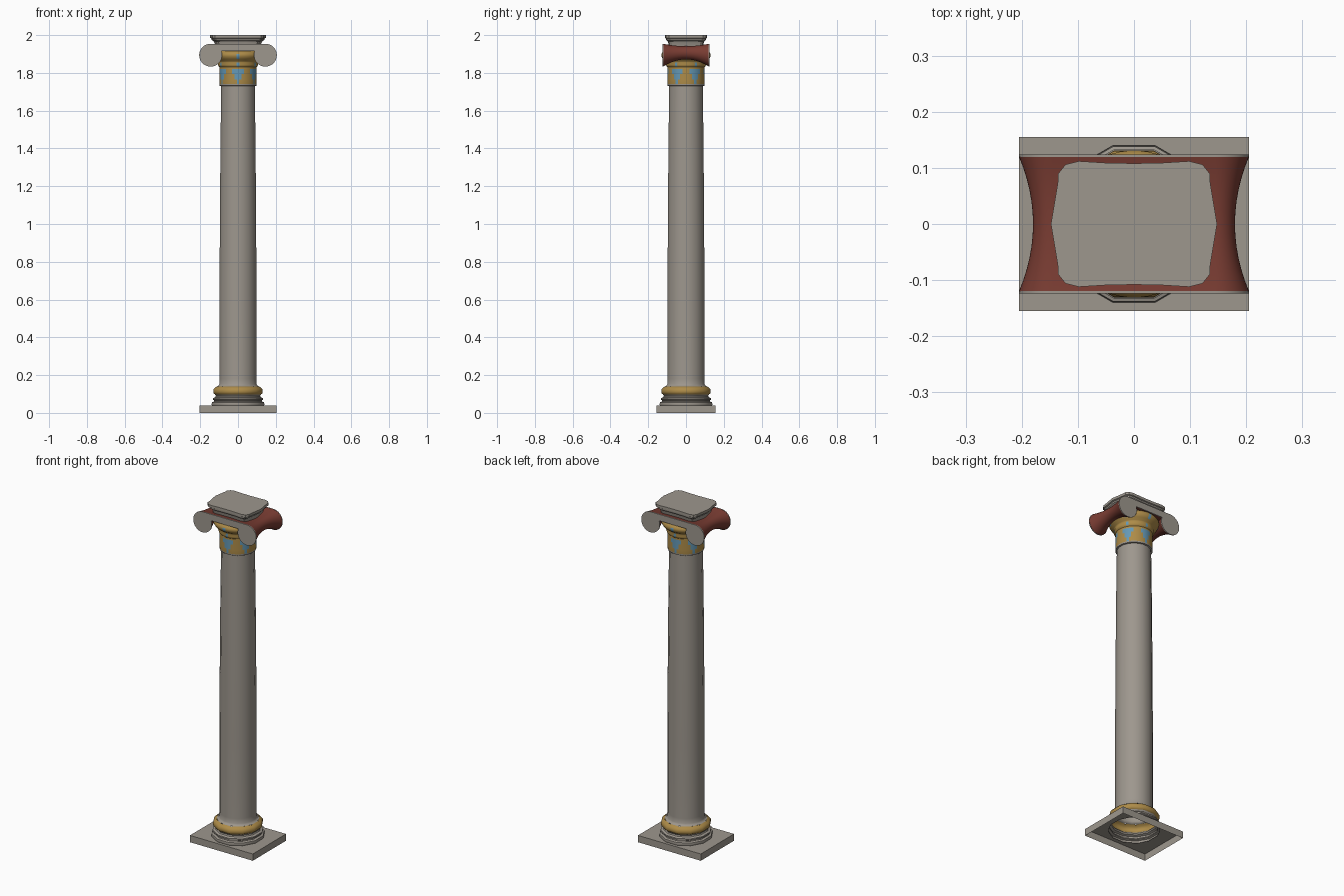
import bpy, bmesh, math
from math import pi, cos, sin

if "Cube" in bpy.data.objects:
    bpy.data.objects.remove(bpy.data.objects["Cube"])


def mat(name, rgb):
    m = bpy.data.materials.new(name)
    m.diffuse_color = (*rgb, 1)
    m.use_nodes = True
    m.node_tree.nodes["Principled BSDF"].inputs["Base Color"].default_value = m.diffuse_color
    return m


STONE = mat("grey stone", (0.34, 0.31, 0.27))
GOLD = mat("ochre gold", (0.42, 0.26, 0.065))
BLUE = mat("light blue", (0.13, 0.32, 0.47))
RED = mat("dark red", (0.19, 0.045, 0.032))


def finish(name, bm, mats, smooth=None):
    bmesh.ops.recalc_face_normals(bm, faces=bm.faces)
    me = bpy.data.meshes.new(name)
    bm.to_mesh(me)
    bm.free()
    for m in mats:
        me.materials.append(m)
    ob = bpy.data.objects.new(name, me)
    bpy.context.collection.objects.link(ob)
    if smooth:
        bpy.ops.object.select_all(action='DESELECT')
        ob.select_set(True)
        bpy.context.view_layer.objects.active = ob
        bpy.ops.object.shade_smooth_by_angle(angle=math.radians(smooth))
    return ob


def loft(name, rings, mats, caps=False, smooth=40, rule=None):
    """Skin equal-length closed rings; rule(ring index, side index) gives the material."""
    bm = bmesh.new()
    vs = [[bm.verts.new(p) for p in ring] for ring in rings]
    n = len(vs[0])
    for k in range(len(vs) - 1):
        for i in range(n):
            j = (i + 1) % n
            f = bm.faces.new((vs[k][i], vs[k][j], vs[k + 1][j], vs[k + 1][i]))
            if rule:
                f.material_index = rule(k, i)
    if caps:
        bm.faces.new(vs[0])
        bm.faces.new(vs[-1])
    return finish(name, bm, mats, smooth)


def lathe(name, profile, sides, mats, smooth=40, rule=None):
    # apothem equals the given radius, with a flat facing the front
    k = 1 / cos(pi / sides)
    rings = [[(r * k * cos(2 * pi * (i + .5) / sides), r * k * sin(2 * pi * (i + .5) / sides), z)
              for i in range(sides)] for r, z in profile]
    return loft(name, rings, mats, False, smooth, rule)


# Plinth: hollow underneath, round opening in the top
A, B = 0.205, 0.155
corner = math.atan2(B, A)
angles = sorted([2 * pi * (i + .5) / 12 for i in range(12)]
                + [corner, pi - corner, pi + corner, 2 * pi - corner])


def edge_point(t, z):
    s = min(A / max(abs(cos(t)), 1e-6), B / max(abs(sin(t)), 1e-6))
    return (s * cos(t), s * sin(t), z)


loft("plinth", [[edge_point(t, 0) for t in angles],
                [edge_point(t, 0.04) for t in angles],
                [(0.135 * cos(t), 0.135 * sin(t), 0.04) for t in angles]], [STONE], smooth=None)

# Moulded base rings and gilded torus
lathe("base_rings", [(.138, .04), (.14, .045), (.138, .056), (.126, .06), (.126, .066), (.133, .07),
                     (.133, .078), (.12, .083), (.117, .09), (.122, .098)], 12, [STONE])
lathe("base_torus", [(.122, .098), (.129, .103), (.131, .113), (.130, .124), (.123, .133),
                     (.112, .14)], 12, [GOLD], smooth=50)

# Tapered shaft
lathe("shaft", [(.112, .14), (.105, .142), (.099, .152), (.098, .18), (.098, .6), (.096, 1.0),
                (.093, 1.4), (.089, 1.73), (.097, 1.732)], 16, [STONE], smooth=50)


def motif(i):
    # angular distance, in faces, from the nearest of six painted motifs (one faces front)
    d = (i + 1 - 36) % 8
    return min(d, 8 - d)


# Painted neck: blue flaring leaves on gold, grey lip below
lathe("neck_band", [(.097, 1.732), (.098, 1.74), (.098, 1.765), (.098, 1.795), (.098, 1.82),
                    (.098, 1.83)], 48, [GOLD, BLUE, STONE],
      rule=lambda k, i: 2 if k == 0 else (1 if k < 4 and motif(i) < k * .75 else 0))

# Echinus: gilded collar and bulge with narrow blue stripes
lathe("echinus", [(.098, 1.83), (.103, 1.835), (.106, 1.845), (.103, 1.856), (.106, 1.862),
                  (.122, 1.873), (.131, 1.888), (.131, 1.9), (.122, 1.912), (.1, 1.92)],
      48, [GOLD, BLUE], smooth=50,
      rule=lambda k, i: 1 if k in (1, 2, 5, 6) and motif(i) == 0 else 0)


def scroll(r, y):
    # two discs joined by a band along the top
    cz = 1.894 + (0.06 - r) * 0.5
    steps = 28
    a0, a1 = pi / 2, 2 * pi + math.radians(22)
    left = [(-0.145 + r * cos(a0 + (a1 - a0) * i / steps), cz + r * sin(a0 + (a1 - a0) * i / steps))
            for i in range(steps + 1)]
    pts = left + [(-x, z) for x, z in reversed(left)]
    return [(x, y, z) for x, z in pts]


# Red waisted scroll rolls, running front to back
loft("scroll_rolls", [scroll(0.035 + 0.025 * (y / .12) ** 2, y)
                      for y in [-.12 + .02 * i for i in range(13)]], [RED], smooth=40)

# Grey scroll faces, front and back
for name, s in (("front_scroll_face", -1), ("back_scroll_face", 1)):
    loft(name, [scroll(.0605, s * .119), scroll(.0605, s * .124)], [STONE], caps=True, smooth=30)

# Abacus: cushion-shaped slab with cut corners, stepped inward below
quarter = [(.148, 0), (.136, .072), (.135, .09), (.122, .106), (.098, .112), (.05, .109)]
half = quarter + [(0, .108)] + [(-x, y) for x, y in reversed(quarter)]
outline = half + [(x, -y) for x, y in reversed(half[1:-1])]
levels = [(.80, 1.925), (.83, 1.955), (.86, 1.966), (.94, 1.974), (.95, 1.982), (1, 1.985), (1, 2.0)]
loft("abacus", [[(x * s, y * s, z) for x, y in outline] for s, z in levels],
     [STONE], caps=True, smooth=30)
